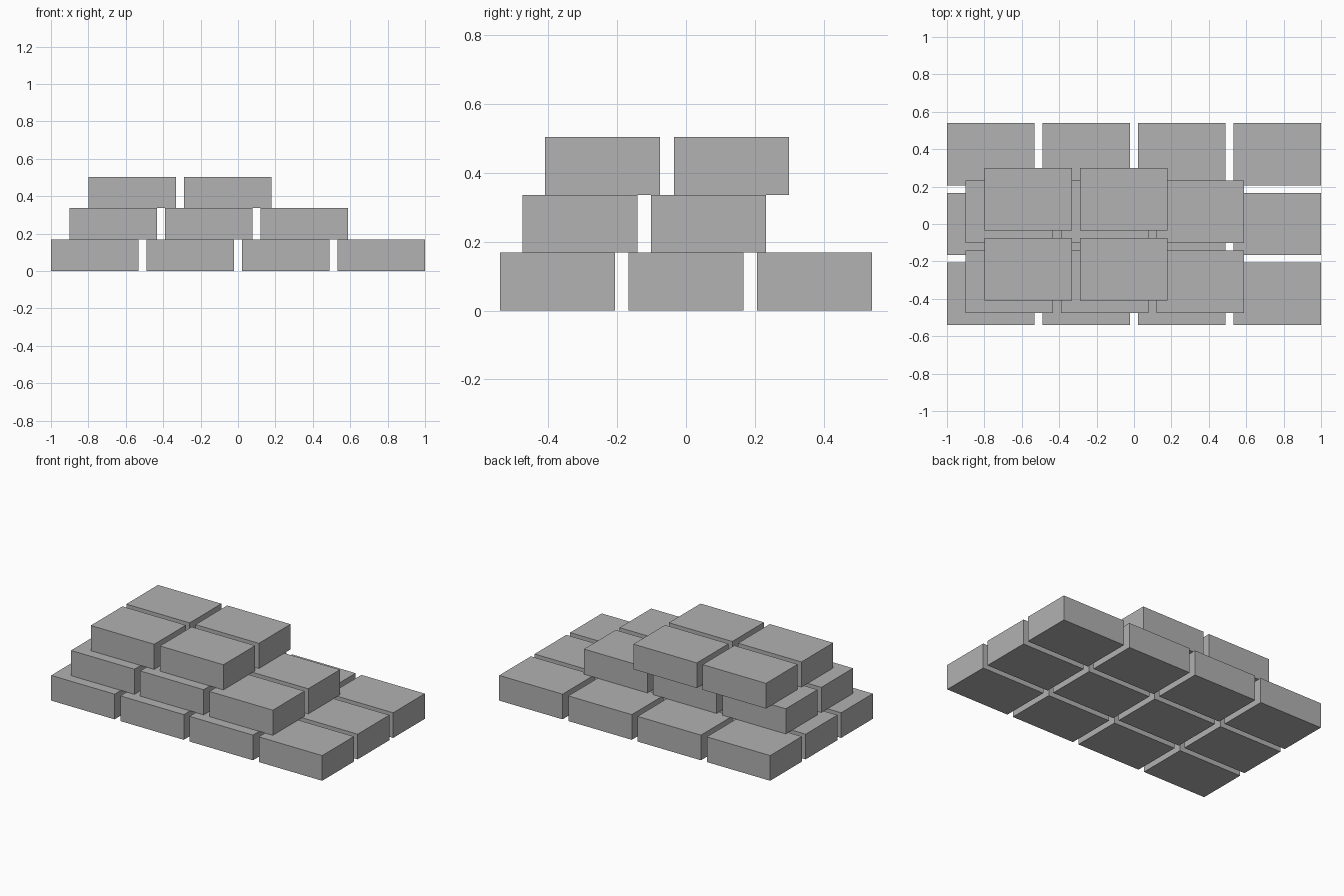
import bpy
import bmesh
from mathutils import Matrix, Vector

if "Cube" in bpy.data.objects:
    bpy.data.objects.remove(bpy.data.objects["Cube"], do_unlink=True)

# One plain grey for every block
grey = bpy.data.materials.new("plain grey")
grey.use_nodes = True
colour = (0.445, 0.445, 0.445, 1)
grey.diffuse_color = colour
grey.node_tree.nodes["Principled BSDF"].inputs["Base Color"].default_value = colour

SIZE = Vector((0.468, 0.334, 0.168))    # one block
PITCH = Vector((0.5107, 0.374))         # block spacing
START = Vector((-1, -0.541))            # front right corner of the stack
STEP = Vector((0.1, 0.066))             # inset of each higher layer


def add_block(name, corner):
    mesh = bpy.data.meshes.new(name)
    bm = bmesh.new()
    bmesh.ops.create_cube(bm, size=1, matrix=Matrix.Diagonal(SIZE.to_4d()))
    bm.to_mesh(mesh)
    bm.free()
    mesh.materials.append(grey)
    block = bpy.data.objects.new(name, mesh)
    block.location = corner + SIZE / 2
    bpy.context.collection.objects.link(block)


# Layers of blocks: name, columns, rows
layers = [("bottom", 4, 3), ("middle", 3, 2), ("top", 2, 2)]
for level, (layer, columns, rows) in enumerate(layers):
    origin = START + STEP * level
    for column in range(columns):
        for row in range(rows):
            corner = Vector((origin.x + column * PITCH.x,
                             origin.y + row * PITCH.y,
                             level * SIZE.z))
            add_block(f"{layer}_block_{column + 1}_{row + 1}", corner)
